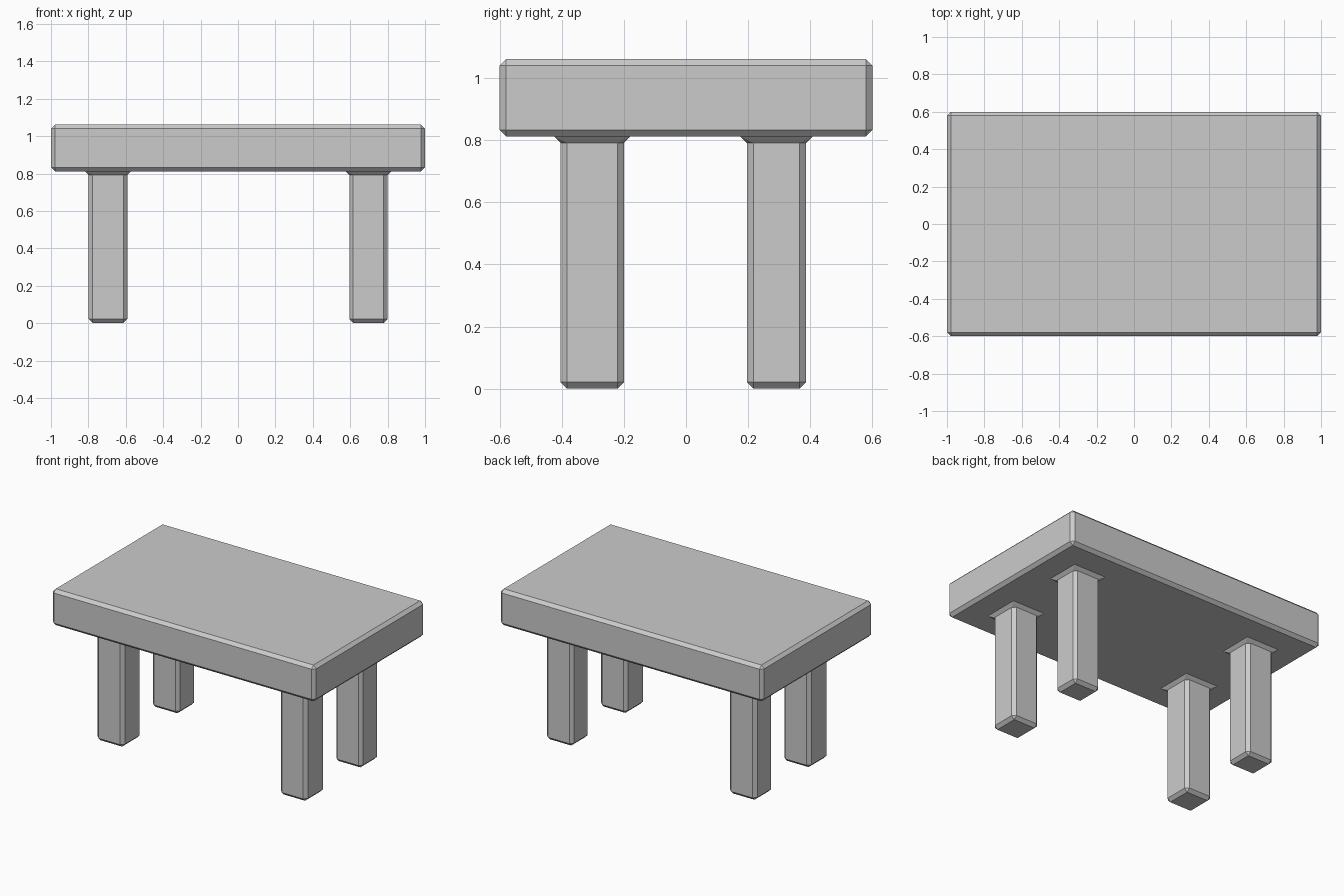
import bpy, bmesh
from mathutils import Vector

if "Cube" in bpy.data.objects:
    bpy.data.objects.remove(bpy.data.objects["Cube"])

X_LEGS = [(-0.798, -0.592), (0.595, 0.799)]
Y_LEGS = [(-0.404, -0.2), (0.196, 0.387)]
Z_BOTTOM, Z_TOP, BEVEL = 0.812, 1.061, 0.021

bm = bmesh.new()

# Table top slab
bmesh.ops.create_cube(bm, size=1)
bmesh.ops.scale(bm, vec=(2, 1.2, Z_TOP - Z_BOTTOM), verts=bm.verts)
bmesh.ops.translate(bm, vec=(0, 0, (Z_TOP + Z_BOTTOM) / 2), verts=bm.verts)

# Loop cuts marking out the leg squares
for spans, axis in ((X_LEGS, Vector((1, 0, 0))), (Y_LEGS, Vector((0, 1, 0)))):
    for cut in (c for span in spans for c in span):
        bmesh.ops.bisect_plane(bm, geom=bm.verts[:] + bm.edges[:] + bm.faces[:],
                               plane_co=axis * cut, plane_no=axis)


def inside(value, spans):
    return any(a < value < b for a, b in spans)


# Legs pulled down from the underside
bm.normal_update()
feet = [f for f in bm.faces if f.normal.z < -0.9
        and inside(f.calc_center_median().x, X_LEGS)
        and inside(f.calc_center_median().y, Y_LEGS)]
result = bmesh.ops.extrude_discrete_faces(bm, faces=feet)
for face in result["faces"]:
    for v in face.verts:
        v.co.z = 0

# Single chamfer on every hard edge, including the inner leg joints
bm.normal_update()
hard = [e for e in bm.edges if e.is_manifold and e.calc_face_angle() > 0.5]
bmesh.ops.bevel(bm, geom=hard, offset=BEVEL, offset_type='OFFSET', segments=1,
                profile=0.5, affect='EDGES', clamp_overlap=True, loop_slide=True)
bmesh.ops.recalc_face_normals(bm, faces=bm.faces)

mesh = bpy.data.meshes.new("table")
bm.to_mesh(mesh)
bm.free()
bpy.context.collection.objects.link(bpy.data.objects.new("table", mesh))
